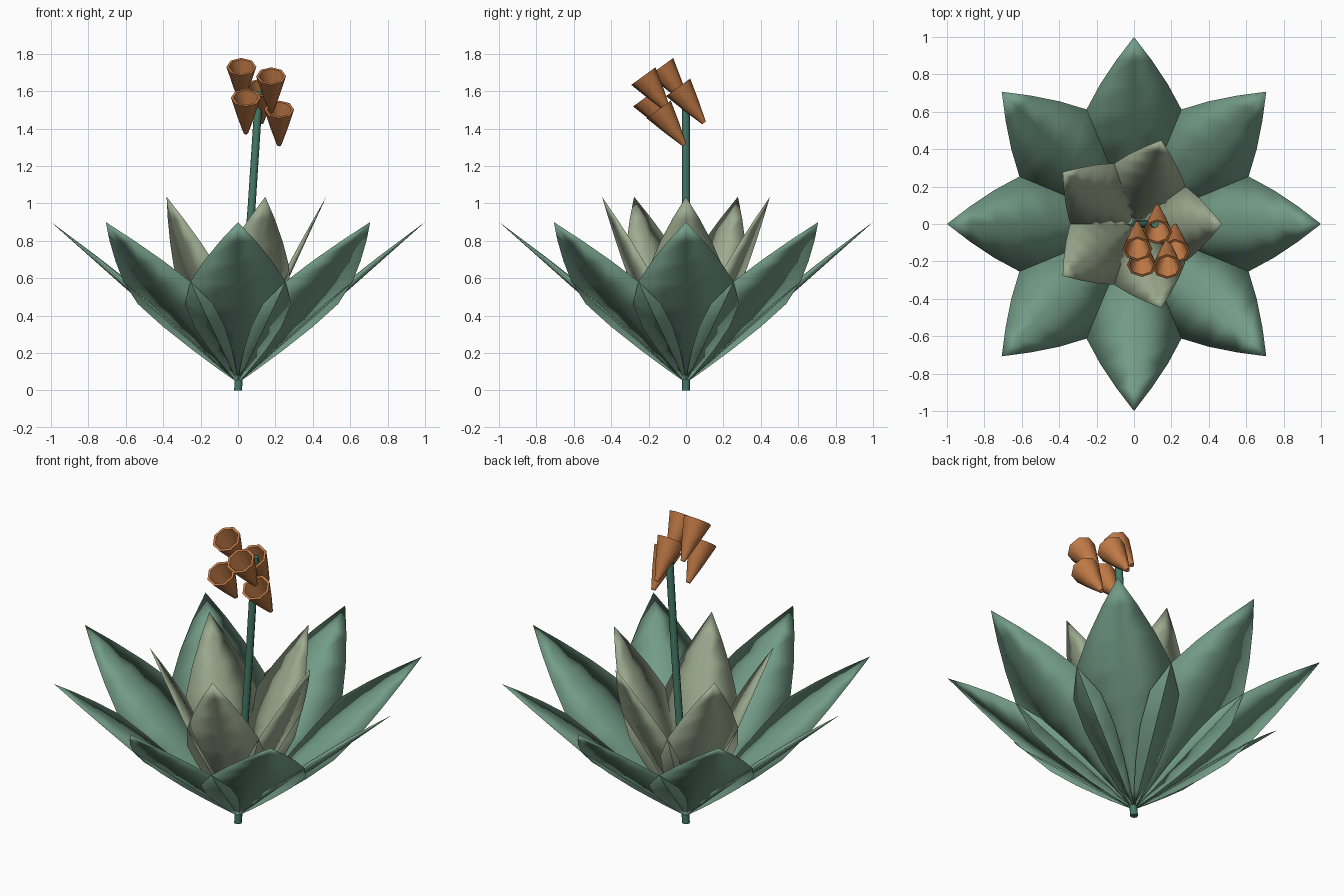
import bpy, bmesh, math
from mathutils import Vector

if "Cube" in bpy.data.objects:
    bpy.data.objects.remove(bpy.data.objects["Cube"])


def material(name, rgb):
    m = bpy.data.materials.new(name)
    m.diffuse_color = (*rgb, 1)
    m.use_nodes = True
    m.node_tree.nodes["Principled BSDF"].inputs["Base Color"].default_value = m.diffuse_color
    return m


OUTER = material("leaf_green", (0.17, 0.33, 0.24))
INNER = material("pale_leaf_green", (0.34, 0.41, 0.28))
STEM = material("stem_green", (0.06, 0.2, 0.14))
PETAL = material("bloom_orange", (0.52, 0.19, 0.06))


def finish(bm, name, mat):
    bmesh.ops.recalc_face_normals(bm, faces=bm.faces)
    me = bpy.data.meshes.new(name)
    bm.to_mesh(me)
    bm.free()
    me.materials.append(mat)
    for p in me.polygons:
        p.use_smooth = True
    return me


def place(name, me):
    ob = bpy.data.objects.new(name, me)
    bpy.context.collection.objects.link(ob)
    return ob


def skin(bm, rings, closed=False):
    n = len(rings[0])
    pairs = list(zip(rings, rings[1:]))
    if closed:
        pairs.append((rings[-1], rings[0]))
    for a, b in pairs:
        for i in range(n):
            j = (i + 1) % n
            bm.faces.new((a[i], a[j], b[j], b[i]))


# Leaf outline: (fraction along the leaf, half width as a fraction of the widest)
OUTLINE = [(0.08, 0.23), (0.2, 0.53), (0.34, 0.82), (0.48, 1.0),
           (0.62, 0.89), (0.75, 0.64), (0.88, 0.33)]


def leaf_mesh(name, reach, base_z, tip_z, half_width, thick, mat):
    bm = bmesh.new()
    base, tip = Vector((0, 0, base_z)), Vector((reach, 0, tip_z))
    d = (tip - base).normalized()
    up = Vector((-d.z, 0, d.x))
    rings = []
    for t, w in OUTLINE:
        c = base.lerp(tip, t) + up * 0.012 * math.sin(math.pi * t)
        side, h = Vector((0, w * half_width, 0)), up * thick * w
        rings.append([bm.verts.new(p) for p in (c + side, c + h, c - side, c - h)])
    skin(bm, rings)
    for ring, point in ((rings[0], base), (rings[-1], tip)):
        v = bm.verts.new(point)
        for i in range(4):
            bm.faces.new((ring[i], ring[(i + 1) % 4], v))
    return finish(bm, name, mat)


# Rosettes of leaves
for name, count, args in (
        ("outer_leaf", 8, (1.0, 0.04, 0.9, 0.285, 0.022, OUTER)),
        ("inner_leaf", 5, (0.472, 0.04, 1.035, 0.22, 0.018, INNER))):
    me = leaf_mesh(name, *args)
    for i in range(count):
        place(f"{name}_{i + 1}", me).rotation_euler.z = math.tau * i / count

# Leaning flower stem
bm = bmesh.new()
rings = [[bm.verts.new((x + 0.021 * math.cos(math.tau * i / 8),
                        0.021 * math.sin(math.tau * i / 8), z)) for i in range(8)]
         for x, z in ((0, 0), (0.036, 0.5), (0.074, 1.0), (0.113, 1.6))]
skin(bm, rings)
bm.faces.new(rings[0])
bm.faces.new(rings[-1])
place("stem", finish(bm, "stem", STEM))
bpy.context.view_layer.objects.active = bpy.data.objects["stem"]
bpy.data.objects["stem"].select_set(True)
bpy.ops.object.shade_smooth_by_angle(angle=math.radians(50))
bpy.data.objects["stem"].select_set(False)

# Hollow trumpet bloom, origin at its tip, turned from (radius, height) points
bm = bmesh.new()
profile = [(0.012, 0), (0.046, 0.11), (0.08, 0.235), (0.066, 0.235), (0.034, 0.12), (0.006, 0.03)]
rings = [[bm.verts.new((r * math.cos(math.tau * i / 8), r * math.sin(math.tau * i / 8), z))
          for i in range(8)] for r, z in profile]
skin(bm, rings)
bm.faces.new(rings[0])
bm.faces.new(rings[-1])
bloom = finish(bm, "bloom", PETAL)

# Cluster of blooms, all tilted to the front
for i, tip in enumerate([(0.018, 0.005, 1.54), (0.177, -0.09, 1.49), (0.042, -0.08, 1.375),
                         (0.22, -0.008, 1.312), (0.125, 0.096, 1.43)]):
    ob = place(f"bloom_{i + 1}", bloom)
    ob.location = tip
    ob.rotation_euler.x = math.radians(36)
bpy.context.view_layer.objects.active = bpy.data.objects["bloom_1"]
bpy.data.objects["bloom_1"].select_set(True)
bpy.ops.object.shade_smooth_by_angle(angle=math.radians(50))
